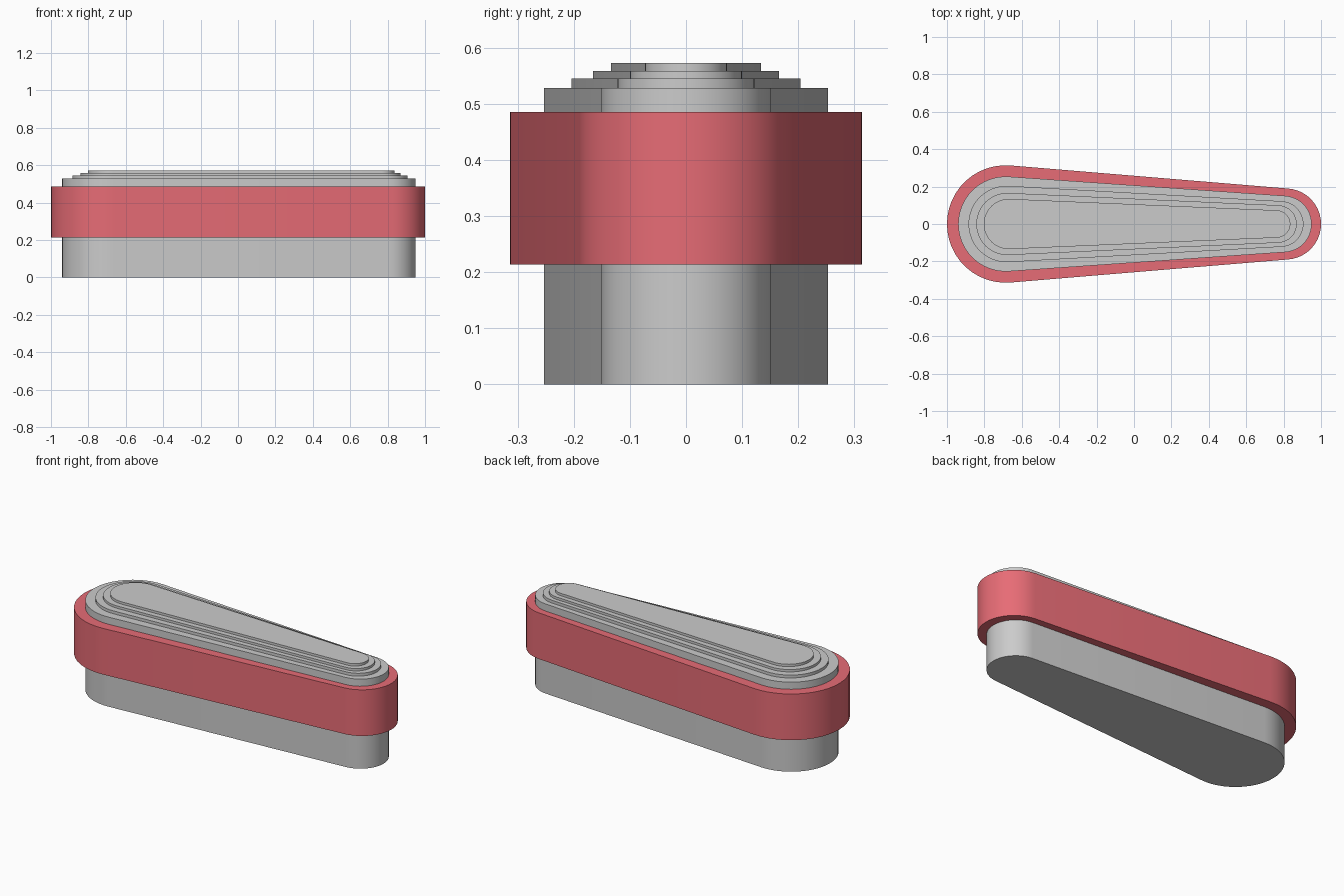
import bpy, bmesh, math

if "Cube" in bpy.data.objects:
    bpy.data.objects.remove(bpy.data.objects["Cube"])

SEG = 24  # segments per rounded end


def outline(x0, x1, r0, r1):
    """Tapered capsule: big round end of radius r0 at x0, small end r1 at x1."""
    c0, c1 = x0 + r0, x1 - r1
    a = math.acos((r0 - r1) / (c1 - c0))  # tangent angle of the straight sides
    pts = []
    for i in range(SEG + 1):
        t = -a + 2 * a * i / SEG
        pts.append((c1 + r1 * math.cos(t), r1 * math.sin(t)))
    for i in range(SEG + 1):
        t = a + (2 * math.pi - 2 * a) * i / SEG
        pts.append((c0 + r0 * math.cos(t), r0 * math.sin(t)))
    return pts


def loft(name, sections, closed=False, color=None):
    """Skin a stack of (outline, z); closed joins last to first, else caps both."""
    bm = bmesh.new()
    rings = [[bm.verts.new((x, y, z)) for x, y in pts] for pts, z in sections]
    pairs = list(zip(rings, rings[1:]))
    if closed:
        pairs.append((rings[-1], rings[0]))
    for lo, hi in pairs:
        n = len(lo)
        for i in range(n):
            j = (i + 1) % n
            bm.faces.new((lo[i], lo[j], hi[j], hi[i]))
    if not closed:
        bm.faces.new(rings[0][::-1])
        bm.faces.new(rings[-1])
    bmesh.ops.recalc_face_normals(bm, faces=bm.faces)
    me = bpy.data.meshes.new(name)
    bm.to_mesh(me)
    bm.free()
    ob = bpy.data.objects.new(name, me)
    bpy.context.collection.objects.link(ob)
    if color:
        mat = bpy.data.materials.new(name + "_paint")
        mat.diffuse_color = color
        mat.use_nodes = True
        mat.node_tree.nodes["Principled BSDF"].inputs["Base Color"].default_value = mat.diffuse_color
        me.materials.append(mat)
    bpy.context.view_layer.objects.active = ob
    ob.select_set(True)
    bpy.ops.object.shade_smooth_by_angle(angle=math.radians(30))
    ob.select_set(False)
    return ob


# Grey body with a stepped top
body = outline(-0.94, 0.95, 0.254, 0.151)
steps = [
    (outline(-0.885, 0.906, 0.204, 0.122), 0.545),
    (outline(-0.843, 0.870, 0.166, 0.100), 0.559),
    (outline(-0.803, 0.836, 0.134, 0.073), 0.573),
]
sections = [(body, 0.0), (body, 0.528)]
z = 0.528
for pts, top in steps:
    sections += [(pts, z), (pts, top)]
    z = top
loft("stepped_body", sections)

# Red band wrapped around the body
rim = outline(-1.0, 1.0, 0.314, 0.19)
loft("red_band", [(body, 0.214), (rim, 0.214), (rim, 0.486), (body, 0.486)],
     closed=True, color=(0.80, 0.15, 0.18, 1))
